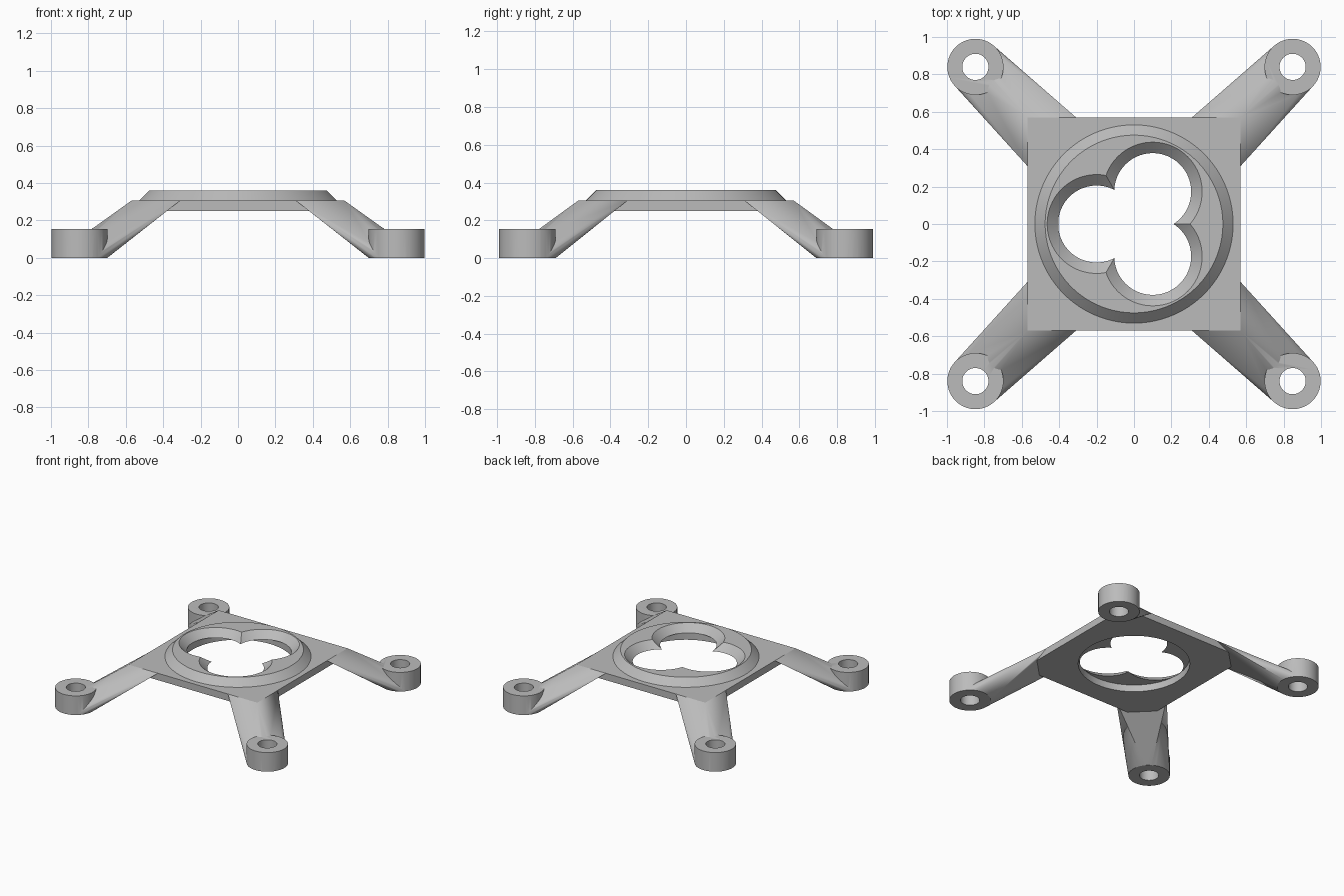
import bpy
import bmesh
import math
from mathutils import Vector

if "Cube" in bpy.data.objects:
    bpy.data.objects.remove(bpy.data.objects["Cube"])

grey = bpy.data.materials.new("plain grey")
grey.use_nodes = True
grey.diffuse_color = (0.5, 0.5, 0.5, 1)
grey.node_tree.nodes["Principled BSDF"].inputs["Base Color"].default_value = (0.5, 0.5, 0.5, 1)

HALF = 0.57         # half width of the plate
TOP = 0.305         # top of the plate
BOTTOM = 0.25       # underside of the plate
CREST = 0.36        # top of the raised ring
FOOT_X, FOOT_Y = 0.848, 0.84
FOOT_R, FOOT_H, BOLT_R = 0.15, 0.153, 0.07


def add_object(name, bm):
    bmesh.ops.recalc_face_normals(bm, faces=bm.faces)
    mesh = bpy.data.meshes.new(name)
    bm.to_mesh(mesh)
    bm.free()
    mesh.materials.append(grey)
    obj = bpy.data.objects.new(name, mesh)
    bpy.context.collection.objects.link(obj)
    return obj


def cone(name, x, y, z0, z1, r0, r1, sides=80):
    bm = bmesh.new()
    bmesh.ops.create_cone(bm, cap_ends=True, segments=sides, radius1=r0, radius2=r1, depth=z1 - z0)
    bmesh.ops.translate(bm, verts=bm.verts, vec=(x, y, (z0 + z1) / 2))
    return add_object(name, bm)


def combine(target, other, operation):
    """Apply a boolean and discard the second solid."""
    mod = target.modifiers.new("boolean", 'BOOLEAN')
    mod.operation = operation
    mod.solver = 'EXACT'
    mod.object = other
    bpy.context.view_layer.objects.active = target
    bpy.ops.object.modifier_apply(modifier=mod.name)
    bpy.data.objects.remove(other)


# Square plate with a raised bevelled ring
bm = bmesh.new()
bmesh.ops.create_cube(bm, size=1)
bmesh.ops.scale(bm, verts=bm.verts, vec=(2 * HALF, 2 * HALF, TOP - BOTTOM))
bmesh.ops.translate(bm, verts=bm.verts, vec=(0, 0, (TOP + BOTTOM) / 2))
bracket = add_object("mounting_bracket", bm)
combine(bracket, cone("raised_ring", 0, 0, TOP, CREST, 0.53, 0.475, 128), 'UNION')


# Sloping arms: hull from a plate corner down to the base of each foot
def arm(sx, sy):
    bm = bmesh.new()
    inner = 0.31
    for x, y in ((HALF, HALF), (inner, HALF), (HALF, inner)):
        bm.verts.new((sx * x, sy * y, TOP))
    for i in range(64):
        a = math.tau * i / 64
        bm.verts.new((sx * FOOT_X + FOOT_R * math.cos(a), sy * FOOT_Y + FOOT_R * math.sin(a), 0))
    bmesh.ops.convex_hull(bm, input=bm.verts)
    bmesh.ops.dissolve_limit(bm, angle_limit=0.001, verts=bm.verts, edges=bm.edges)
    return add_object("arm", bm)


for sx in (-1, 1):
    for sy in (-1, 1):
        limb = arm(sx, sy)
        x, y = sx * FOOT_X, sy * FOOT_Y
        combine(limb, cone("foot", x, y, 0, FOOT_H, FOOT_R, FOOT_R, 64), 'UNION')
        combine(limb, cone("bolt_hole", x, y, -0.1, 0.4, BOLT_R, BOLT_R, 48), 'DIFFERENCE')
        combine(bracket, limb, 'UNION')

# Round recess underneath, then three flared lobes through the ring
combine(bracket, cone("recess", 0, 0, 0.1, TOP, 0.405, 0.405, 128), 'DIFFERENCE')
for i in range(3):
    a = math.pi + i * math.tau / 3
    lobe = cone("lobe", 0.2 * math.cos(a), 0.2 * math.sin(a), TOP - 0.01, CREST + 0.01, 0.195, 0.275)
    combine(bracket, lobe, 'DIFFERENCE')

bpy.ops.object.select_all(action='DESELECT')
bracket.select_set(True)
bpy.context.view_layer.objects.active = bracket
bpy.ops.object.shade_smooth_by_angle(angle=math.radians(30))
